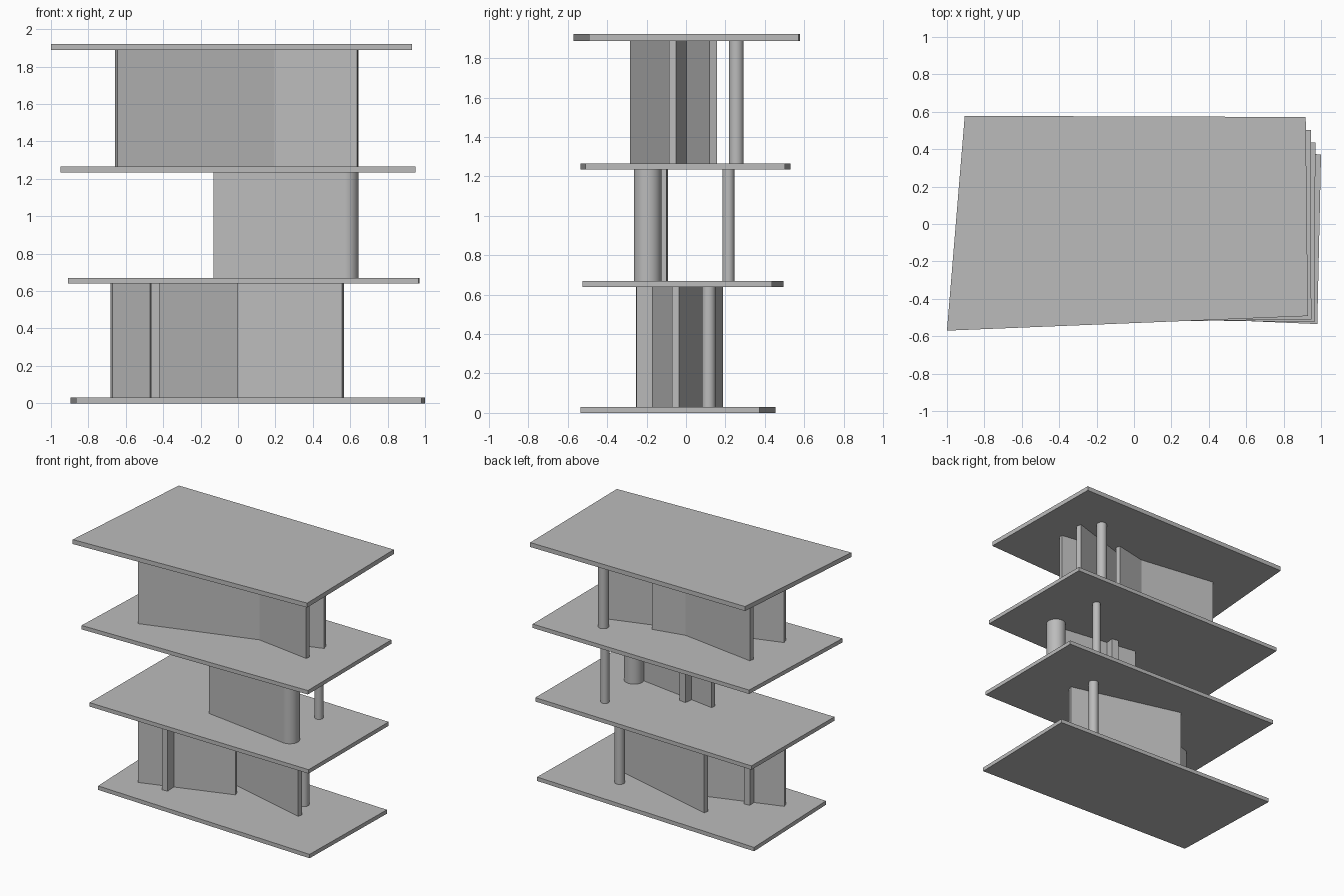
import bpy, bmesh
from mathutils import Vector

cube = bpy.data.objects.get("Cube")
if cube:
    bpy.data.objects.remove(cube, do_unlink=True)

# One concrete grey for the whole model
grey = bpy.data.materials.new("concrete_grey")
grey.use_nodes = True
colour = (0.5, 0.5, 0.5, 1)
grey.diffuse_color = colour
grey.node_tree.nodes["Principled BSDF"].inputs["Base Color"].default_value = colour


def prism(name, outline, z0, z1):
    """Extrude a plan outline from z0 up to z1."""
    bm = bmesh.new()
    face = bm.faces.new([bm.verts.new((x, y, z0)) for x, y in outline])
    top = bmesh.ops.extrude_face_region(bm, geom=[face])["geom"]
    bmesh.ops.translate(bm, vec=(0, 0, z1 - z0),
                        verts=[v for v in top if isinstance(v, bmesh.types.BMVert)])
    bmesh.ops.recalc_face_normals(bm, faces=bm.faces)
    mesh = bpy.data.meshes.new(name)
    bm.to_mesh(mesh)
    bm.free()
    mesh.materials.append(grey)
    obj = bpy.data.objects.new(name, mesh)
    bpy.context.collection.objects.link(obj)
    return obj


def wall(name, start, end, thick, level):
    """Straight wall whose front face runs from start to end in plan."""
    a, b = Vector(start), Vector(end)
    d = (b - a).normalized()
    n = Vector((-d.y, d.x)) * thick
    return prism(name, [a, b, b + n, a + n], *level)


def column(name, x, y, radius, level):
    bpy.ops.mesh.primitive_cylinder_add(
        vertices=48, radius=radius, depth=level[1] - level[0],
        location=(x, y, sum(level) / 2))
    obj = bpy.context.object
    obj.name = name
    obj.data.materials.append(grey)
    bpy.ops.object.shade_smooth_by_angle()


# Floor slabs, each slightly skewed: front left, front right, back right, back left
slabs = {
    "ground_slab": (0, 0.03, [(-.865, -.456), (.98, -.535), (1.0, .372), (-.895, .455)]),
    "first_floor_slab": (.64, .67, [(-.91, -.495), (.965, -.525), (.97, .436), (-.9, .495)]),
    "second_floor_slab": (1.235, 1.265, [(-.95, -.535), (.948, -.51), (.945, .503), (-.905, .53)]),
    "roof_slab": (1.888, 1.922, [(-1, -.57), (.93, -.492), (.918, .572), (-.905, .578)]),
}
for name, (z0, z1, outline) in slabs.items():
    prism(name, outline, z0, z1)

lower, middle, upper = (.03, .64), (.67, 1.235), (1.265, 1.888)

# Lower storey: two offset walls, a cross fin and a column
wall("lower_front_wall", (-.67, -.25), (0, -.03), .035, lower)
wall("lower_back_wall", (-.295, .155), (.557, -.07), .035, lower)
wall("lower_fin", (-.42, -.25), (-.43, -.09), .045, lower)
column("lower_column", .48, .115, .035, lower)

# Middle storey: one wall ending at a thick column, a short fin and a thin column
wall("middle_wall", (-.13, -.165), (.575, -.265), .035, middle)
wall("middle_fin", (.115, -.17), (.125, -.1), .055, middle)
column("middle_thick_column", .575, -.195, .07, middle)
column("middle_thin_column", .535, .215, .03, middle)

# Upper storey: two crossing walls, a short side wall and a column
wall("upper_rising_wall", (-.645, -.285), (.645, .12), .04, upper)
wall("upper_falling_wall", (-.64, .1), (.637, -.085), .035, upper)
wall("upper_side_wall", (-.04, .008), (.225, .065), .036, upper)
column("upper_column", .52, .255, .037, upper)
